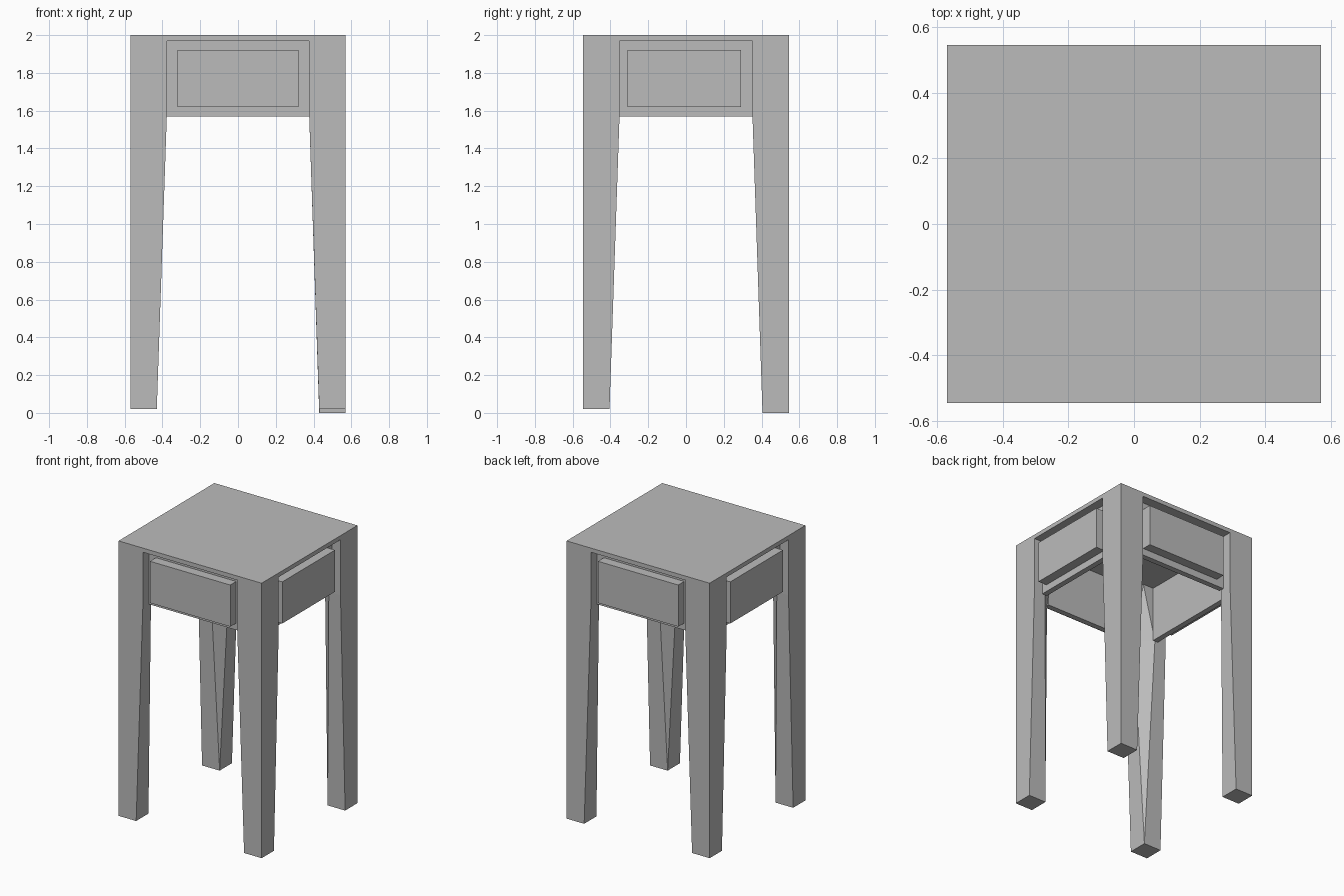
import bpy
import bmesh

if "Cube" in bpy.data.objects:
    bpy.data.objects.remove(bpy.data.objects["Cube"], do_unlink=True)

GREY = (0.5, 0.5, 0.5, 1)
grey = bpy.data.materials.new("plain_grey")
grey.use_nodes = True
grey.diffuse_color = GREY
grey.node_tree.nodes["Principled BSDF"].inputs["Base Color"].default_value = GREY

HX, HY = 0.57, 0.545          # half width and half depth
TOP, SLAB, RAIL = 2.0, 1.97, 1.57   # seat top, seat underside, rail underside
LEG, FOOT, CUT = 0.193, 0.14, 0.1   # leg width at top and foot, corner cut
RECESS, THICK = 0.068, 0.04   # rail setback and rail thickness


def finish(name, bm):
    bmesh.ops.recalc_face_normals(bm, faces=bm.faces)
    mesh = bpy.data.meshes.new(name)
    bm.to_mesh(mesh)
    bm.free()
    mesh.materials.append(grey)
    obj = bpy.data.objects.new(name, mesh)
    bpy.context.collection.objects.link(obj)
    return obj


def box(name, x, y, z):
    """Box from sorted ranges along each axis."""
    bm = bmesh.new()
    bmesh.ops.create_cube(bm, size=1)
    for v in bm.verts:
        v.co = [(min(r), max(r))[c > 0] for r, c in zip((x, y, z), v.co)]
    return finish(name, bm)


def leg(name, sx, sy, foot_z):
    """Tapered leg, its inner corner cut away most at the rail underside."""
    bm = bmesh.new()

    def ring(inset_points, z):
        return [bm.verts.new((sx * (HX - u), sy * (HY - v), z)) for u, v in inset_points]

    def square(w):
        return [(0, 0), (w, 0), (w, w), (0, w)]

    a = ring(square(FOOT), foot_z)
    m = ring([(0, 0), (LEG, 0), (LEG, LEG - CUT), (LEG - CUT, LEG), (0, LEG)], RAIL)
    t = ring(square(LEG), SLAB)
    for end in (a, t):
        bm.faces.new(end)
        bm.faces.new((end[0], end[1], m[1], m[0]))
        bm.faces.new((end[1], end[2], m[2], m[1]))
        bm.faces.new((end[2], m[3], m[2]))
        bm.faces.new((end[2], end[3], m[4], m[3]))
        bm.faces.new((end[3], end[0], m[0], m[4]))
    return finish(name, bm)


# Seat
box("seat", (-HX, HX), (-HY, HY), (SLAB, TOP))

# Legs, the back left one slightly longer
for sx, side in ((1, "left"), (-1, "right")):
    for sy, end in ((-1, "front"), (1, "back")):
        leg(f"{end}_{side}_leg", sx, sy, 0 if sx > 0 and sy > 0 else 0.02)

# Rails between the legs, each with a raised panel
PANEL_Z = (1.62, 1.92)
for s, end in ((-1, "front"), (1, "back")):
    outer, w = HY - RECESS, HX - LEG
    box(f"{end}_rail", (-w, w), (s * outer, s * (outer - THICK)), (RAIL, SLAB))
    box(f"{end}_panel", (-0.32, 0.32), (s * outer, s * HY), PANEL_Z)
for s, side in ((1, "left"), (-1, "right")):
    outer, w = HX - RECESS, HY - LEG
    box(f"{side}_rail", (s * outer, s * (outer - THICK)), (-w, w), (RAIL, SLAB))
    box(f"{side}_panel", (s * outer, s * HX), (s * -0.31, s * 0.29), PANEL_Z)
